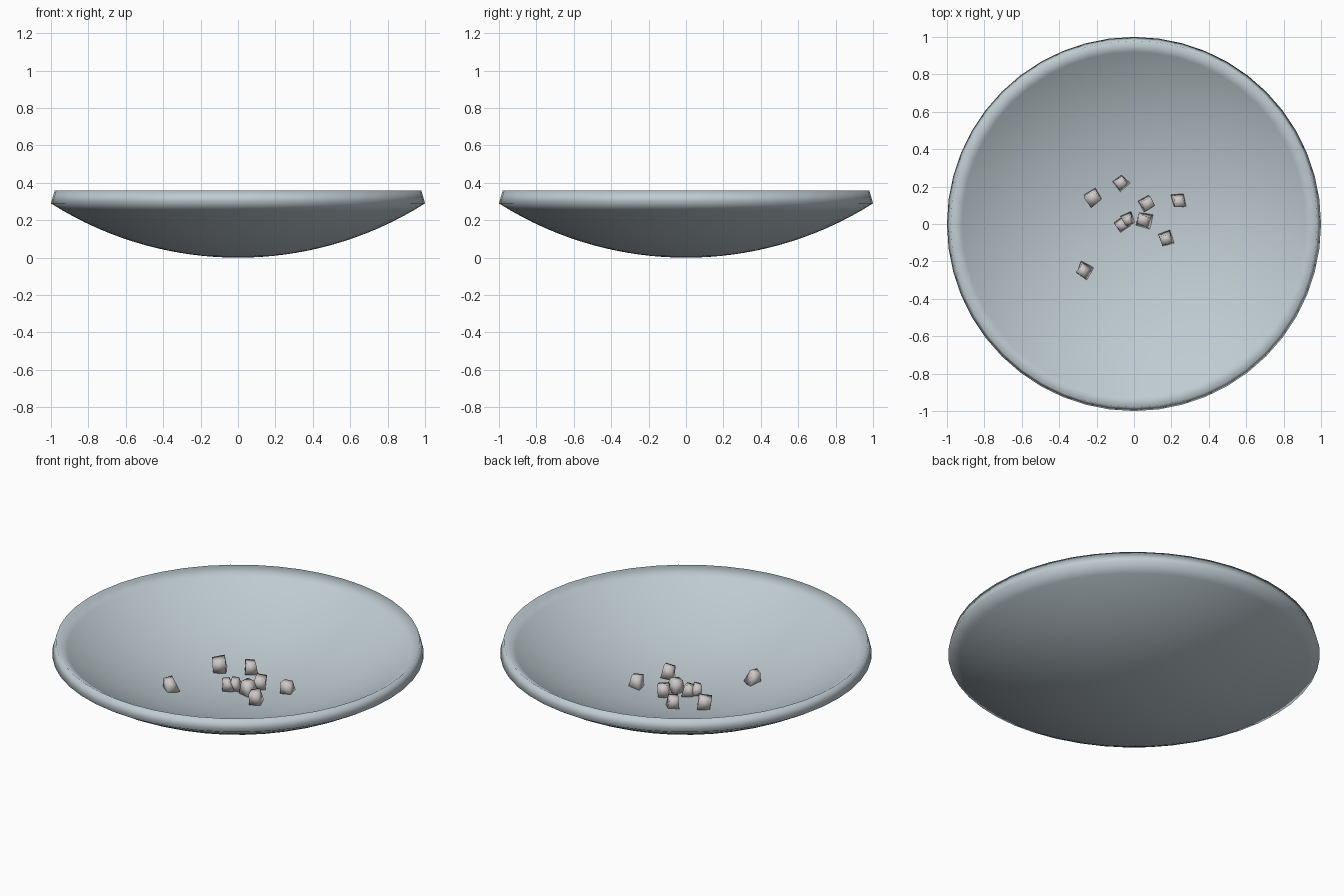
import bpy, bmesh, math, random
from mathutils import Matrix, Vector, Euler

if "Cube" in bpy.data.objects:
    bpy.data.objects.remove(bpy.data.objects["Cube"])

random.seed(4)


def material(name, rgb):
    m = bpy.data.materials.new(name)
    m.diffuse_color = (*rgb, 1)
    m.use_nodes = True
    m.node_tree.nodes["Principled BSDF"].inputs["Base Color"].default_value = m.diffuse_color
    return m


def add_object(name, bm, mat):
    bmesh.ops.recalc_face_normals(bm, faces=bm.faces)
    for f in bm.faces:
        f.smooth = True
    mesh = bpy.data.meshes.new(name)
    bm.to_mesh(mesh)
    bm.free()
    mesh.materials.append(mat)
    ob = bpy.data.objects.new(name, mesh)
    bpy.context.collection.objects.link(ob)
    return ob


def arc_z(r, edge_r, edge_z, base_z):
    # height of a spherical cap running from base_z up to (edge_r, edge_z)
    h = edge_z - base_z
    R = (edge_r ** 2 + h ** 2) / (2 * h)
    return base_z + R - math.sqrt(R * R - r * r)


grey_blue = material("pale_blue_grey", (0.52, 0.60, 0.64))
stone_grey = material("stone_grey", (0.62, 0.58, 0.58))

# Shallow dish: outer cap, sloping rim, inner cap, all smooth
SEG, RINGS = 48, 16
INNER = (0.98, 0.36, 0.06)
profile = [(i / RINGS, arc_z(i / RINGS, 1.0, 0.29, 0.0)) for i in range(RINGS + 1)]
profile += [(0.98 * i / RINGS, arc_z(0.98 * i / RINGS, *INNER)) for i in range(RINGS, -1, -1)]
bm = bmesh.new()
verts = [bm.verts.new((r, 0, z)) for r, z in profile]
edges = [bm.edges.new(p) for p in zip(verts, verts[1:])]
bmesh.ops.spin(bm, geom=verts + edges, cent=(0, 0, 0), axis=(0, 0, 1),
               angle=math.tau, steps=SEG, use_duplicate=False)
bmesh.ops.remove_doubles(bm, verts=bm.verts, dist=1e-4)
add_object("dish", bm, grey_blue)

# Pebbles: x, y, z, yaw in degrees, size, top taper
pebbles = [
    (-0.22, 0.14, 0.112, 35, 0.068, 0.95),
    (-0.07, 0.22, 0.107, 40, 0.068, 0.75),
    (0.07, 0.11, 0.097, 30, 0.066, 0.9),
    (0.24, 0.12, 0.108, 10, 0.072, 0.7),
    (0.05, 0.02, 0.096, 75, 0.074, 0.7),
    (-0.035, 0.02, 0.092, 20, 0.062, 0.6),
    (-0.065, -0.01, 0.095, 35, 0.062, 0.65),
    (0.17, -0.08, 0.107, 20, 0.072, 0.75),
    (-0.27, -0.25, 0.125, 60, 0.078, 0.6),
]
for n, (x, y, z, yaw, size, taper) in enumerate(pebbles, 1):
    bm = bmesh.new()
    bmesh.ops.create_cube(bm, size=size)
    for v in bm.verts:
        if v.co.z > 0:
            v.co.x *= taper
            v.co.y *= taper
        v.co += Vector([random.uniform(-0.07, 0.07) * size for _ in range(3)])
    tilt = Euler((random.uniform(-0.15, 0.15), random.uniform(-0.15, 0.15), math.radians(yaw)))
    bm.transform(Matrix.Translation((x, y, z)) @ tilt.to_matrix().to_4x4())
    add_object(f"pebble_{n}", bm, stone_grey)
